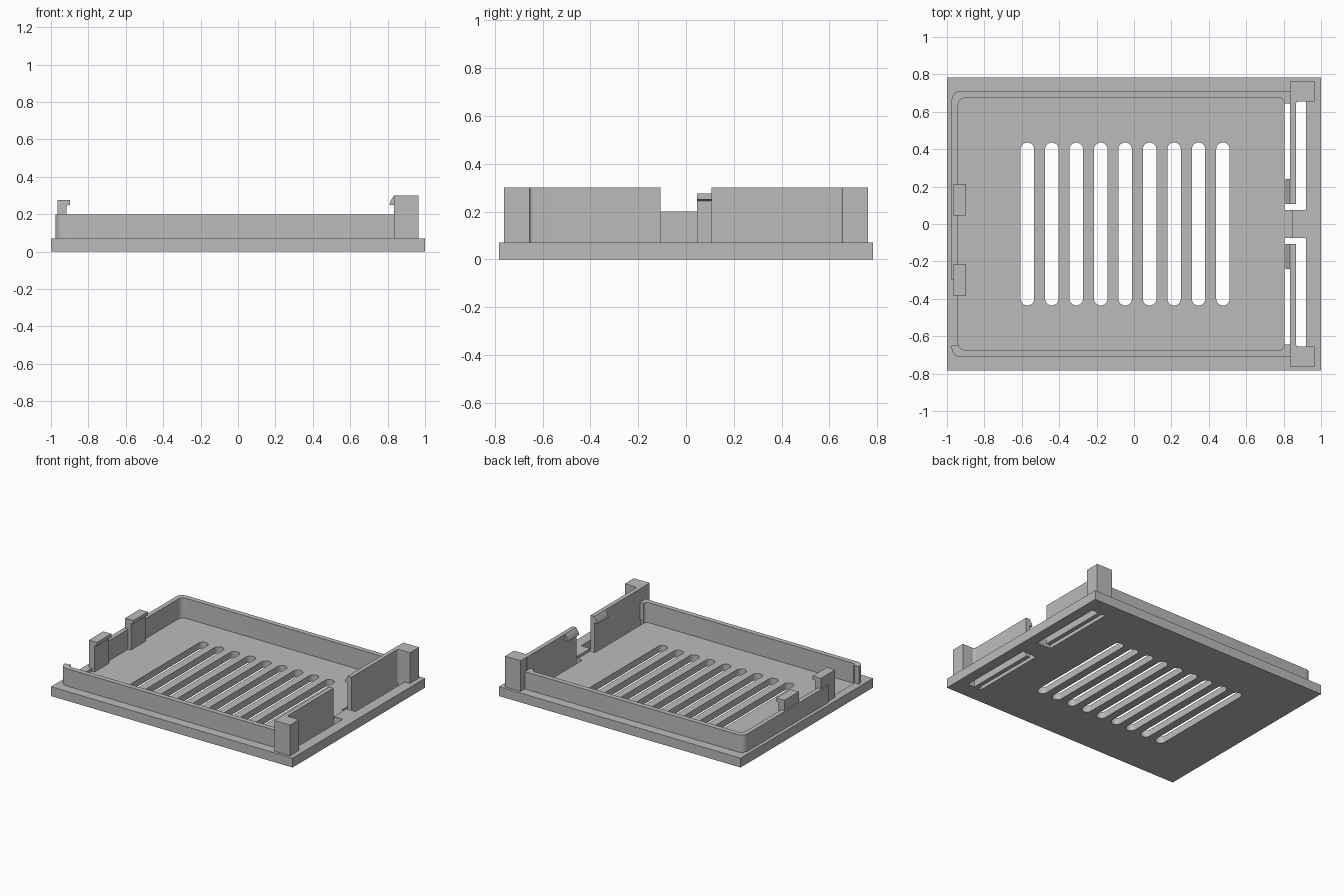
import bpy, bmesh
from math import sin, cos, radians

cube = bpy.data.objects.get("Cube")
if cube:
    bpy.data.objects.remove(cube, do_unlink=True)

grey = bpy.data.materials.new("plain_grey")
grey.use_nodes = True
COLOUR = (0.5, 0.5, 0.5, 1)
grey.diffuse_color = COLOUR
grey.node_tree.nodes["Principled BSDF"].inputs["Base Color"].default_value = COLOUR

FLOOR, PLATE, RIM, TOP = 0.05, 0.07, 0.20, 0.30


def arc(cx, cy, r, start, end, steps=8):
    angles = [radians(start + (end - start) * i / steps) for i in range(steps + 1)]
    return [(cx + r * cos(a), cy + r * sin(a)) for a in angles]


def rounded(x0, y0, x1, y1, r):
    return (arc(x1 - r, y1 - r, r, 0, 90) + arc(x0 + r, y1 - r, r, 90, 180)
            + arc(x0 + r, y0 + r, r, 180, 270) + arc(x1 - r, y0 + r, r, 270, 360))


def rect(x0, y0, x1, y1):
    return [(x0, y0), (x1, y0), (x1, y1), (x0, y1)]


def flip(loop):
    return [(x, -y) for x, y in reversed(loop)]


def prism(name, loops, lo, hi, along_y=False):
    """Extrude an outline, with any holes, along z or along y."""
    curve = bpy.data.curves.new(name, "CURVE")
    curve.dimensions = "2D"
    curve.fill_mode = "BOTH"
    curve.extrude = (hi - lo) / 2
    for loop in loops:
        spline = curve.splines.new("POLY")
        spline.points.add(len(loop) - 1)
        for point, (x, y) in zip(spline.points, loop):
            point.co = (x, y, 0, 1)
        spline.use_cyclic_u = True
    obj = bpy.data.objects.new(name, curve)
    bpy.context.collection.objects.link(obj)
    mid = (lo + hi) / 2
    obj.location = (0, mid, 0) if along_y else (0, 0, mid)
    if along_y:
        obj.rotation_euler.x = radians(90)
    bpy.ops.object.select_all(action="DESELECT")
    obj.select_set(True)
    bpy.context.view_layer.objects.active = obj
    bpy.ops.object.convert(target="MESH")
    obj = bpy.context.object
    bm = bmesh.new()
    bm.from_mesh(obj.data)
    bmesh.ops.remove_doubles(bm, verts=bm.verts, dist=0.0002)
    bmesh.ops.recalc_face_normals(bm, faces=bm.faces)
    bm.to_mesh(obj.data)
    bm.free()
    obj.data.materials.clear()
    obj.data.materials.append(grey)
    bpy.ops.object.shade_smooth_by_angle(angle=radians(30))
    return obj


# Floor plate with vent slots and a U-shaped cut around each spring tab
outline = rect(-1, -0.783, 1, 0.783)
vents = [rounded(x - 0.036, -0.435, x + 0.036, 0.435, 0.035)
         for x in (-0.57 + 0.1307 * i for i in range(9))]
tab_cut = [(0.805, 0.075), (0.92, 0.075), (0.92, 0.655), (0.865, 0.655),
           (0.865, 0.107), (0.833, 0.107), (0.833, 0.655), (0.805, 0.655)]
prism("floor_plate", [outline, tab_cut, flip(tab_cut)] + vents, 0, FLOOR)

# Raised border around the shallow pocket
half = ([(0.845, 0.075), (0.92, 0.075), (0.92, 0.655), (0.805, 0.655)]
        + arc(0.775, 0.645, 0.03, 0, 90) + arc(-0.9, 0.635, 0.04, 90, 180))
prism("plate_border", [outline, half + flip(half)], FLOOR, PLATE)

# Rim wall in two lengths, leaving a gap on the right-hand side
outer = [(0.835, 0.712)] + arc(-0.925, 0.662, 0.05, 90, 180)
inner = (arc(-0.9, 0.635, 0.04, 180, 90) + arc(0.775, 0.645, 0.03, 90, 0)
         + [(0.835, 0.645)])
prism("back_rim", [outer + [(-0.975, -0.3), (-0.94, -0.3)] + inner], PLATE, RIM)
prism("front_rim", [flip(outer + [(-0.975, 0.65), (-0.94, 0.65)] + inner)], PLATE, RIM)

# Hooked catches on the right-hand side
catch = [(-0.965, FLOOR), (-0.917, FLOOR), (-0.917, 0.245), (-0.91, 0.25),
         (-0.897, 0.25), (-0.897, 0.276), (-0.965, 0.276)]
for name, y in (("front_catch", -0.385), ("back_catch", 0.045)):
    prism(name, [catch], y, y + 0.17, along_y=True)

# Spring tabs with sloped hooks, and corner blocks, on the left-hand side
tab = [(0.833, 0.107), (0.865, 0.107)] + arc(0.88, 0.64, 0.015, 180, 90) + [(0.88, 0.69), (0.833, 0.69)]
block = rect(0.835, 0.655, 0.965, 0.762)
hook = [(0.834, 0.25), (0.81, 0.25), (0.812, 0.262), (0.82, 0.28), (0.834, TOP)]
for side, place in ((1, "back"), (-1, "front")):
    turn = (lambda p: p) if side > 0 else flip
    prism(place + "_spring_tab", [turn(tab)], FLOOR, TOP)
    prism(place + "_corner_block", [turn(block)], PLATE, TOP)
    lo, hi = sorted((0.107 * side, 0.24 * side))
    prism(place + "_tab_hook", [hook], lo, hi, along_y=True)
